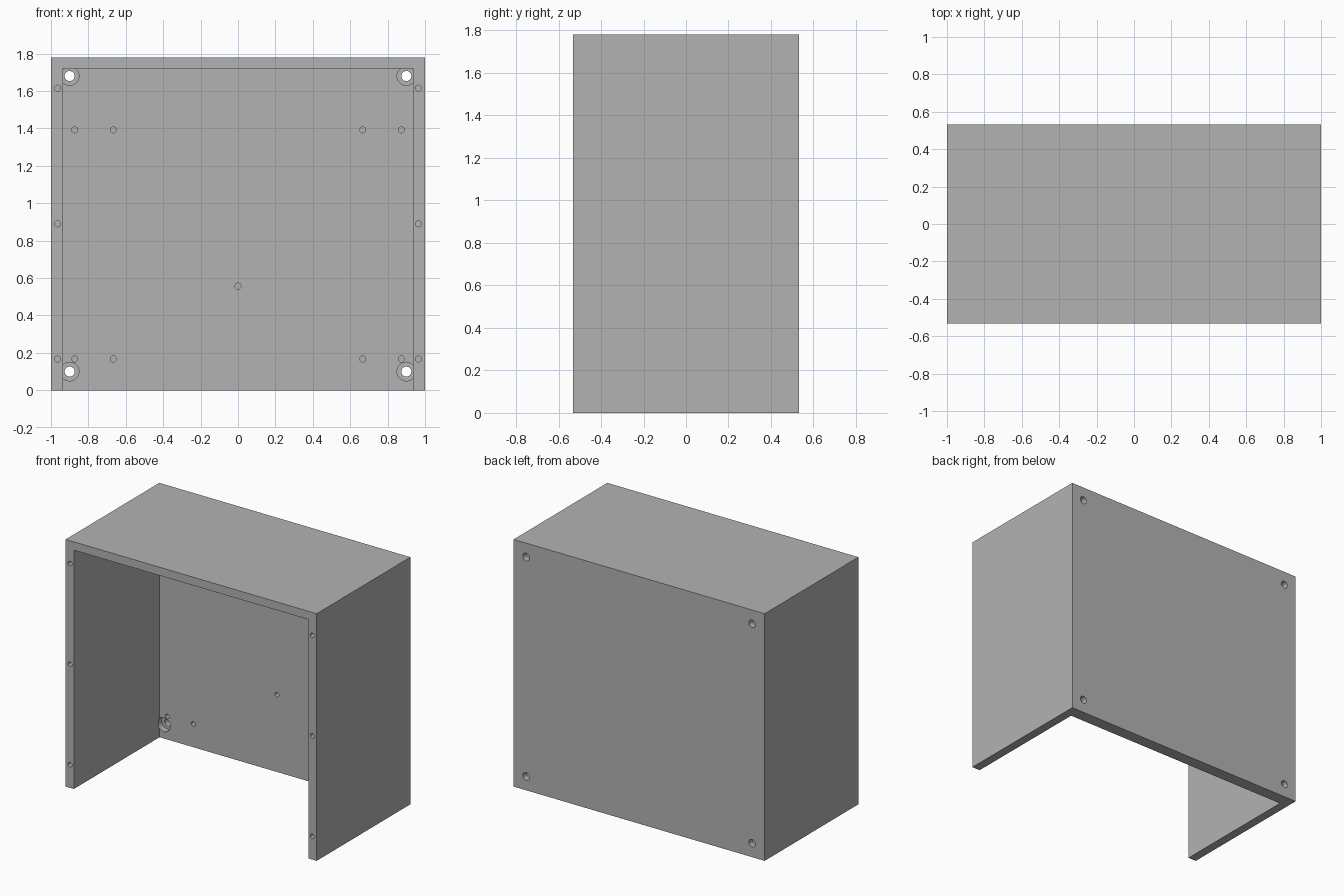
import bpy, math

if "Cube" in bpy.data.objects:
    bpy.data.objects.remove(bpy.data.objects["Cube"])

W, D, H = 2.0, 1.066, 1.78           # outer size
SIDE, TOP, BACK = 0.065, 0.06, 0.09  # wall thicknesses
FRONT_Y, REAR_Y = -D / 2, D / 2
INNER_Y = REAR_Y - BACK

grey = bpy.data.materials.new("plain_grey")
grey.diffuse_color = (0.45, 0.45, 0.45, 1)
grey.use_nodes = True
grey.node_tree.nodes["Principled BSDF"].inputs["Base Color"].default_value = grey.diffuse_color


def box(name, lo, hi):
    bpy.ops.mesh.primitive_cube_add(size=1, location=[(a + b) / 2 for a, b in zip(lo, hi)])
    ob = bpy.context.object
    ob.name = name
    ob.scale = [b - a for a, b in zip(lo, hi)]
    bpy.ops.object.transform_apply(location=True, rotation=True, scale=True)
    return ob


def drills(name, points, radius, y0, y1):
    """One cutter object made of cylinders along y at the (x, z) points."""
    parts = []
    for x, z in points:
        bpy.ops.mesh.primitive_cylinder_add(vertices=32, radius=radius, depth=y1 - y0,
                                            location=(x, (y0 + y1) / 2, z),
                                            rotation=(math.pi / 2, 0, 0))
        parts.append(bpy.context.object)
    bpy.ops.object.select_all(action='DESELECT')
    for p in parts:
        p.select_set(True)
    bpy.context.view_layer.objects.active = parts[0]
    bpy.ops.object.join()
    parts[0].name = name
    return parts[0]


def cut(target, cutter):
    cutter.hide_render = True
    bpy.ops.object.select_all(action='DESELECT')
    target.select_set(True)
    bpy.context.view_layer.objects.active = target
    mod = target.modifiers.new("cut", 'BOOLEAN')
    mod.operation, mod.solver, mod.object = 'DIFFERENCE', 'EXACT', cutter
    bpy.ops.object.modifier_apply(modifier=mod.name)
    bpy.data.objects.remove(cutter, do_unlink=True)


def mirrored(points):
    return [(s * x, z) for x, z in points for s in (-1, 1)]


# Shell: box hollowed out, open at the front and the bottom
shell = box("cabinet_shell", (-W / 2, FRONT_Y, 0), (W / 2, REAR_Y, H))
cut(shell, box("hollow", (-W / 2 + SIDE, FRONT_Y - 0.2, -0.2),
               (W / 2 - SIDE, INNER_Y, H - TOP)))

# Screw holes in the front edges of the side walls
edge = mirrored([(0.965, z) for z in (0.167, 0.89, 1.615)])
cut(shell, drills("edge_holes", edge, 0.016, FRONT_Y - 0.05, FRONT_Y + 0.1))

# Blind pilot holes on the inside of the back panel
pilots = mirrored([(x, z) for x in (0.873, 0.667) for z in (0.167, 1.392)]) + [(0, 0.557)]
cut(shell, drills("pilot_holes", pilots, 0.016, INNER_Y - 0.05, INNER_Y + 0.05))

# Counterbored mounting holes through the back corners
corners = mirrored([(0.9, 0.1), (0.9, 1.68)])
cut(shell, drills("counterbores", corners, 0.05, INNER_Y - 0.01, INNER_Y + 0.045))
cut(shell, drills("mounting_holes", corners, 0.027, INNER_Y - 0.005, REAR_Y + 0.05))

shell.data.materials.clear()
shell.data.materials.append(grey)
bpy.ops.object.select_all(action='DESELECT')
shell.select_set(True)
bpy.context.view_layer.objects.active = shell
bpy.ops.object.shade_smooth_by_angle(angle=math.radians(30))
